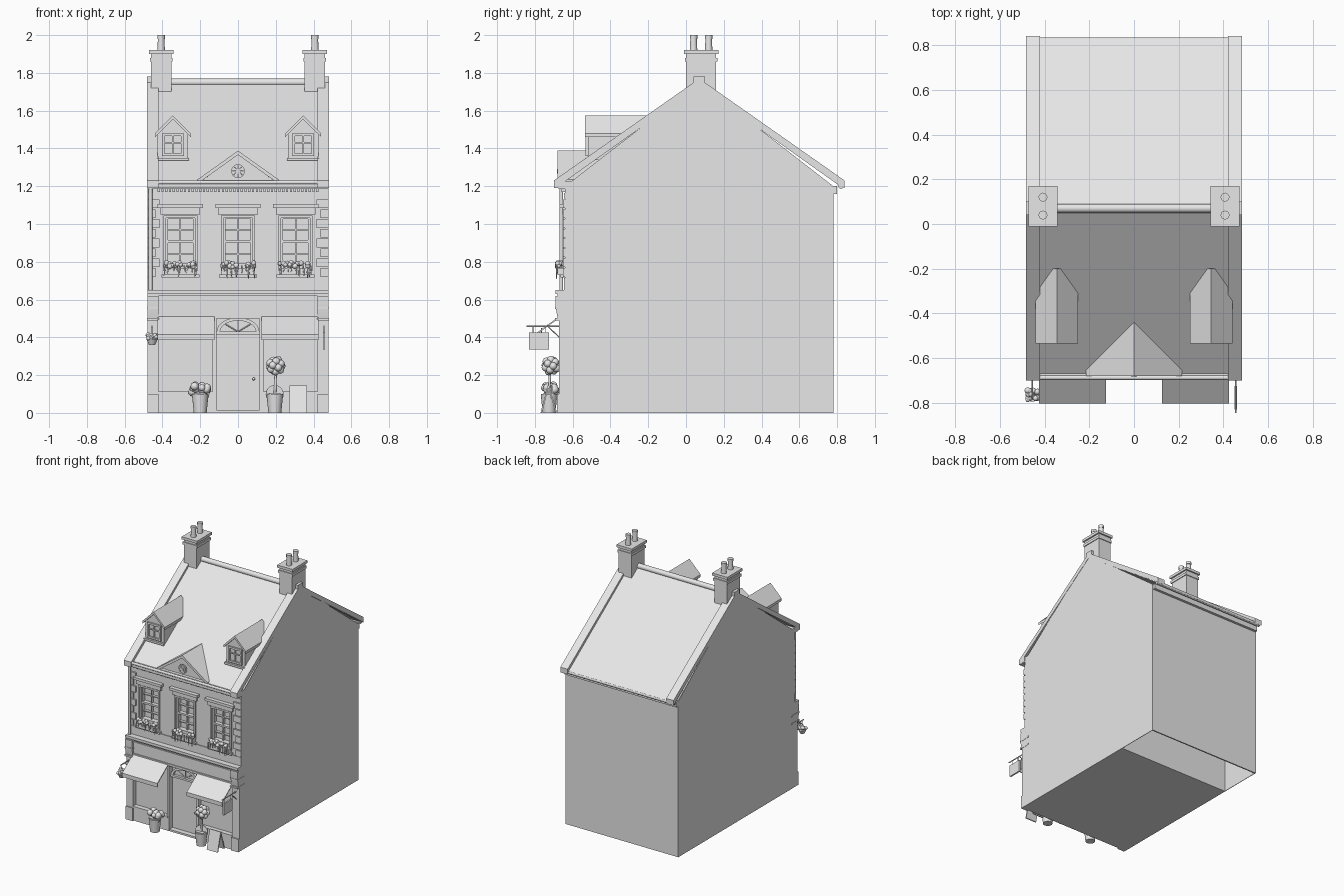
import bpy, bmesh, random
from math import pi, sin, cos, sqrt, radians
from mathutils import Matrix, Vector

random.seed(4)
default_cube = bpy.data.objects.get("Cube")
if default_cube:
    bpy.data.objects.remove(default_cube, do_unlink=True)

grey = (.8, .8, .8, 1)
stone = bpy.data.materials.new("plain_grey")
stone.use_nodes = True
stone.diffuse_color = grey
stone.node_tree.nodes["Principled BSDF"].inputs["Base Color"].default_value = grey

# Main planes of the building
HALF, INNER = .48, .42
SHOP, UPPER, CORE, BACK = -.67, -.64, -.6, .78
FLOOR_TWO, EAVES, RIDGE, RIDGE_Y = .64, 1.2, 1.75, .07
SIDES = (-1, 1)
parts = {}


def mesh(name):
    if name not in parts:
        parts[name] = bmesh.new()
    return parts[name]


def box(name, xs, ys, zs):
    low, high = (Vector(corner) for corner in zip(xs, ys, zs))
    size = Matrix.Diagonal([abs(span) for span in high - low]).to_4x4()
    bmesh.ops.create_cube(mesh(name), size=1, matrix=Matrix.Translation((low + high) / 2) @ size)


def plate(name, centre, half, front, bottom, top, rear=CORE):
    box(name, (centre - half, centre + half), (front, rear), (bottom, top))


def prism(name, profile, start, end, axis="x"):
    """Extrude (y, z) points along x, or (x, z) points along y."""
    bm = mesh(name)
    ends = []
    for t in (start, end):
        ends.append([bm.verts.new((t, a, b) if axis == "x" else (a, t, b)) for a, b in profile])
    first, last = ends
    faces = [bm.faces.new(first), bm.faces.new(last)]
    for i in range(len(profile)):
        faces.append(bm.faces.new((first[i - 1], first[i], last[i], last[i - 1])))
    bmesh.ops.recalc_face_normals(bm, faces=faces)


def rod(name, start, end, radius, tip=None, sides=12):
    start, end = Vector(start), Vector(end)
    turn = (end - start).to_track_quat("Z", "Y").to_matrix().to_4x4()
    bmesh.ops.create_cone(mesh(name), cap_ends=True, segments=sides, radius1=radius,
                          radius2=radius if tip is None else tip, depth=(end - start).length,
                          matrix=Matrix.Translation((start + end) / 2) @ turn)


def ball(name, place, radius):
    bmesh.ops.create_icosphere(mesh(name), subdivisions=2, radius=radius,
                               matrix=Matrix.Translation(place))


def flowers(name, centre, spread, radius, count):
    for _ in range(count):
        place = [c + random.uniform(-s, s) for c, s in zip(centre, spread)]
        ball(name, place, radius * random.uniform(.8, 1.1))


def frame(name, centre, half, front, bottom, top, width, rear=CORE):
    for side in SIDES:
        plate(name, centre + side * (half - width / 2), width / 2, front, bottom, top, rear)
    for z in (bottom, top - width):
        plate(name, centre, half - width, front, z, z + width, rear)


def bar(name, centre, half, front, z, rear=CORE):
    plate(name, centre, half, front, z - .004, z + .004, rear)


def chevron(centre, half, low, top, thick):
    upper = [(centre - half, low), (centre, top), (centre + half, low)]
    return upper + [(a, b - thick) for a, b in reversed(upper)]


def arc(bottom, width, height, steps=16):
    angles = [pi * i / steps for i in range(steps + 1)]
    return [(width * cos(a), bottom + height * sin(a)) for a in angles]


# Outer shell, open underneath at the rear
side_outline = [(SHOP, 0), (SHOP, FLOOR_TWO), (UPPER, FLOOR_TWO), (UPPER, EAVES),
                (RIDGE_Y, RIDGE), (BACK, EAVES), (BACK, 0)]
for side in SIDES:
    prism("side_wall", side_outline, side * (HALF - .004), side * HALF)
WIDE = HALF - .004
plate("back_wall", 0, WIDE, BACK - .01, 0, EAVES, BACK)
plate("inner_core", 0, WIDE, CORE, 0, 1.1, .44)

# Roof, copings, ridge and rear eaves
prism("roof", chevron(RIDGE_Y, .76, EAVES + .01, RIDGE, .02), -WIDE, WIDE)
for side in SIDES:
    inside, outside = side * INNER, side * (HALF + .002)
    prism("coping", chevron(RIDGE_Y, .77, EAVES + .03, RIDGE + .02, .04), inside, outside)
    box("coping_cap", (inside, outside), (RIDGE_Y - .03, RIDGE_Y + .03), (RIDGE, RIDGE + .03))
    box("kneeler", (inside, outside), (-.7, UPPER), (EAVES - .01, EAVES + .03))
rod("ridge_tile", (-INNER, RIDGE_Y, RIDGE), (INNER, RIDGE_Y, RIDGE), .02)
rod("rear_gutter", (-WIDE, BACK + .04, EAVES), (WIDE, BACK + .04, EAVES), .014)
plate("rear_cornice", 0, WIDE, BACK - .01, EAVES - .04, EAVES, BACK + .02)

# Chimneys with stepped caps and pots
for side in SIDES:
    x = side * .407
    plate("chimney", x, .054, 0, 1.69, 1.92, .16)
    for z, reach in ((1.86, .006), (1.9, .011)):
        plate("chimney_cap", x, .054 + reach, -reach, z, z + .02, .16 + reach)
    for y in (.04, .12):
        rod("chimney_pot", (x, y, 1.9), (x, y, 2), .021, .016)
        rod("chimney_pot_rim", (x, y, 1.98), (x, y, 2), .02)

# Dormers
for side in SIDES:
    x, face, rear = side * .345, -.52, -.2
    gable = [(x - .08, 1.34), (x - .08, 1.48), (x, 1.56), (x + .08, 1.48), (x + .08, 1.34)]
    prism("dormer_body", gable, face, rear, "y")
    prism("dormer_roof", chevron(x, .095, 1.48, 1.575, .02), face - .015, rear, "y")
    plate("dormer_sill", x, .085, face - .015, 1.335, 1.35, face)
    frame("dormer_frame", x, .058, face - .012, 1.36, 1.48, .014, face)
    plate("dormer_bars", x, .004, face - .008, 1.36, 1.48, face)
    bar("dormer_bars", x, .055, face - .008, 1.43, face)

# Pediment with round window
prism("pediment", [(-.19, 1.23), (0, 1.37), (.19, 1.23)], -.66, -.47, "y")
prism("pediment_roof", chevron(0, .215, 1.235, 1.388, .022), -.68, -.435, "y")
for radius in (.036, .026, .012):
    rod("round_window", (0, SHOP, 1.28), (0, -.69 + radius / 2, 1.28), radius, sides=24)
for turn in range(4):
    spoke = Vector((cos(turn * pi / 4), 0, sin(turn * pi / 4))) * .03
    hub = Vector((0, -.678, 1.28))
    rod("round_window_bars", hub - spoke, hub + spoke, .003, sides=6)

# Main cornice with dentils
plate("cornice", 0, HALF, -.69, EAVES, EAVES + .025)
plate("cornice", 0, HALF, -.675, EAVES - .014, EAVES)
rod("front_gutter", (-INNER, -.687, EAVES + .02), (INNER, -.687, EAVES + .02), .01)
for i in range(-21, 22):
    plate("dentils", i / 50, .006, UPPER - .02, EAVES - .03, EAVES - .01)

# Upper wall built round three window openings
WINDOWS = (-.305, 0, .305)
HEAD, SILL, OPENING = 1.04, .79, .08
plate("upper_wall", 0, WIDE, UPPER, FLOOR_TWO, SILL)
plate("upper_wall", 0, WIDE, UPPER, HEAD, EAVES)
lefts = [-WIDE] + [x + OPENING for x in WINDOWS]
rights = [x - OPENING for x in WINDOWS] + [WIDE]
for pier in zip(lefts, rights):
    box("upper_wall", pier, (UPPER, CORE), (SILL, HEAD))
plate("sill_band", 0, WIDE, UPPER - .006, FLOOR_TWO, .715)
plate("frieze_band", 0, WIDE, UPPER - .006, 1.135, 1.165)
for side in SIDES:
    for course in range(8):
        width = (.022, .032)[course % 2]
        z = .72 + course * .052
        plate("quoins", side * (HALF - width), width, UPPER - .012, z, z + .046)
rod("drainpipe", (-.463, -.66, FLOOR_TWO), (-.463, -.66, EAVES), .01)

# Sash windows, hoods, sills and planted boxes
for x in WINDOWS:
    frame("window_surround", x, .09, UPPER - .01, .75, HEAD + .005, .013)
    frame("sash", x, OPENING, UPPER + .01, .77, HEAD, .014)
    plate("sash", x, OPENING, UPPER + .01, .9, .914)
    plate("sash_bars", x, .004, UPPER + .02, .77, HEAD)
    for z in (.84, .97):
        bar("sash_bars", x, OPENING, UPPER + .02, z)
    plate("window_hood", x, .105, UPPER - .015, HEAD + .01, HEAD + .045)
    plate("window_hood", x, .12, UPPER - .03, HEAD + .045, HEAD + .065)
    plate("window_sill", x, .1, UPPER - .025, .717, .732)
    plate("flower_box", x, .088, UPPER - .04, .73, .768)
    flowers("window_flowers", (x, -.668, .783), (.085, .014, .012), .014, 18)
    for i in range(-4, 5):
        stem = x + i / 50
        tip = (stem + random.uniform(-.01, .01), -.685, random.uniform(.71, .75))
        rod("trailing_leaves", (stem, -.684, .78), tip, .005, .002, sides=6)

# Shopfront fascia, pilasters, windows and awnings
plate("shop_cornice", 0, HALF, -.69, FLOOR_TWO - .01, FLOOR_TWO + .01)
plate("shop_cornice", 0, HALF, -.68, FLOOR_TWO - .02, FLOOR_TWO)
plate("fascia", 0, WIDE, SHOP, .5, .62)
for z in (.51, .6):
    plate("fascia_moulding", 0, INNER, SHOP - .006, z, z + .01)
for side in SIDES:
    x, bay = side * .45, side * .275
    plate("pilaster", x, .028, SHOP - .003, 0, .51)
    plate("pilaster_base", x, .03, SHOP - .012, 0, .1)
    bracket = [(SHOP, .5), (SHOP - .01, .5), (SHOP - .02, .56), (SHOP - .02, .62), (SHOP, .62)]
    prism("bracket", bracket, side * INNER, side * HALF)
    for z in (.49, .55):
        plate("bracket_band", x, .032, SHOP - .023, z, z + .012)
    plate("stall_riser", bay, .15, SHOP, 0, .1)
    plate("stall_sill", bay, .148, SHOP - .006, .1, .112)
    plate("shop_glass", bay, .155, UPPER, .1, .51)
    plate("door_post", side * .125, .01, SHOP - .003, 0, .51)
    canopy = [(SHOP, .512), (-.803, .415), (-.803, .385), (-.797, .385), (-.797, .41), (SHOP, .503)]
    prism("awning", canopy, bay - .15, bay + .15)

# Door and fanlight
DOOR, SPRING = .116, .43
plate("door", 0, DOOR, UPPER + .01, 0, SPRING)
plate("door_step", 0, DOOR, SHOP, 0, .014)
plate("transom", 0, DOOR, UPPER - .015, SPRING - .015, SPRING)
plate("fanlight_glass", 0, DOOR, UPPER + .005, SPRING, .51)
ring = arc(SPRING, .113, .075) + arc(SPRING, .095, .058)[::-1]
prism("fanlight_arch", ring, UPPER - .015, UPPER + .01, "y")
for x, z in arc(SPRING, .1, .06, steps=4)[1:-1]:
    rod("fanlight_bars", (0, UPPER, SPRING), (x, UPPER, z), .003, sides=6)
ball("door_knob", (.083, UPPER, .18), .008)

# Hanging sign and hanging basket
for side, reach in zip(SIDES, (-.78, -.845)):
    x = side * .455
    rod("wall_bracket", (x, SHOP, .458), (x, reach, .458), .004, sides=8)
    rod("wall_bracket", (x, SHOP, .4), (x, -.73, .456), .003, sides=8)
plate("hanging_sign", .455, .006, -.83, .335, .425, rear=-.725)
for y in (-.81, -.745):
    rod("sign_hooks", (.455, y, .42), (.455, y, .46), .002, sides=6)
basket = Vector((-.455, -.765, .39))
down = Vector((0, 0, -.03))
rod("basket", basket + down, basket, .016, .03)
rod("basket_hook", basket, basket - down * 2, .002, sides=6)
flowers("basket_flowers", basket - down / 3, (.024, .022, .013), .013, 22)

# Potted bush and topiary
for x in (-.2, .195):
    base, rim = Vector((x, -.725, 0)), Vector((x, -.725, .1))
    rod("plant_pot", base, rim, .034, .044, sides=20)
    rod("plant_pot_rim", rim * .99, rim, .048, sides=20)
    box("plant_pot_rim", (x - .03, x + .03), (-.755, -.695), (.09, .104))
flowers("potted_bush", (-.2, -.722, .128), (.043, .03, .018), .021, 22)
rod("topiary_trunk", (.195, -.725, .09), (.2, -.72, .23), .007)
crown, count = Vector((.2, -.715, .25)), 16
for i in range(count):
    height = 1 - (2 * i + 1) / count
    ring = sqrt(1 - height * height)
    direction = Vector((ring * cos(i * 2.4), ring * sin(i * 2.4), height))
    ball("topiary_crown", crown + direction * .033, .021)

# Folding pavement board
for foot in (-.77, -.69):
    leaf = [(foot, 0), (-.733, .145), (-.725, .145), (foot + .008, 0)]
    prism("pavement_board", leaf, .272, .365)

# Turn every part into an object
bpy.ops.object.select_all(action="DESELECT")
for name, bm in parts.items():
    data = bpy.data.meshes.new(name)
    bm.to_mesh(data)
    bm.free()
    data.materials.append(stone)
    part = bpy.data.objects.new(name, data)
    bpy.context.collection.objects.link(part)
    part.select_set(True)
    bpy.context.view_layer.objects.active = part
bpy.ops.object.shade_smooth_by_angle(angle=radians(35))
